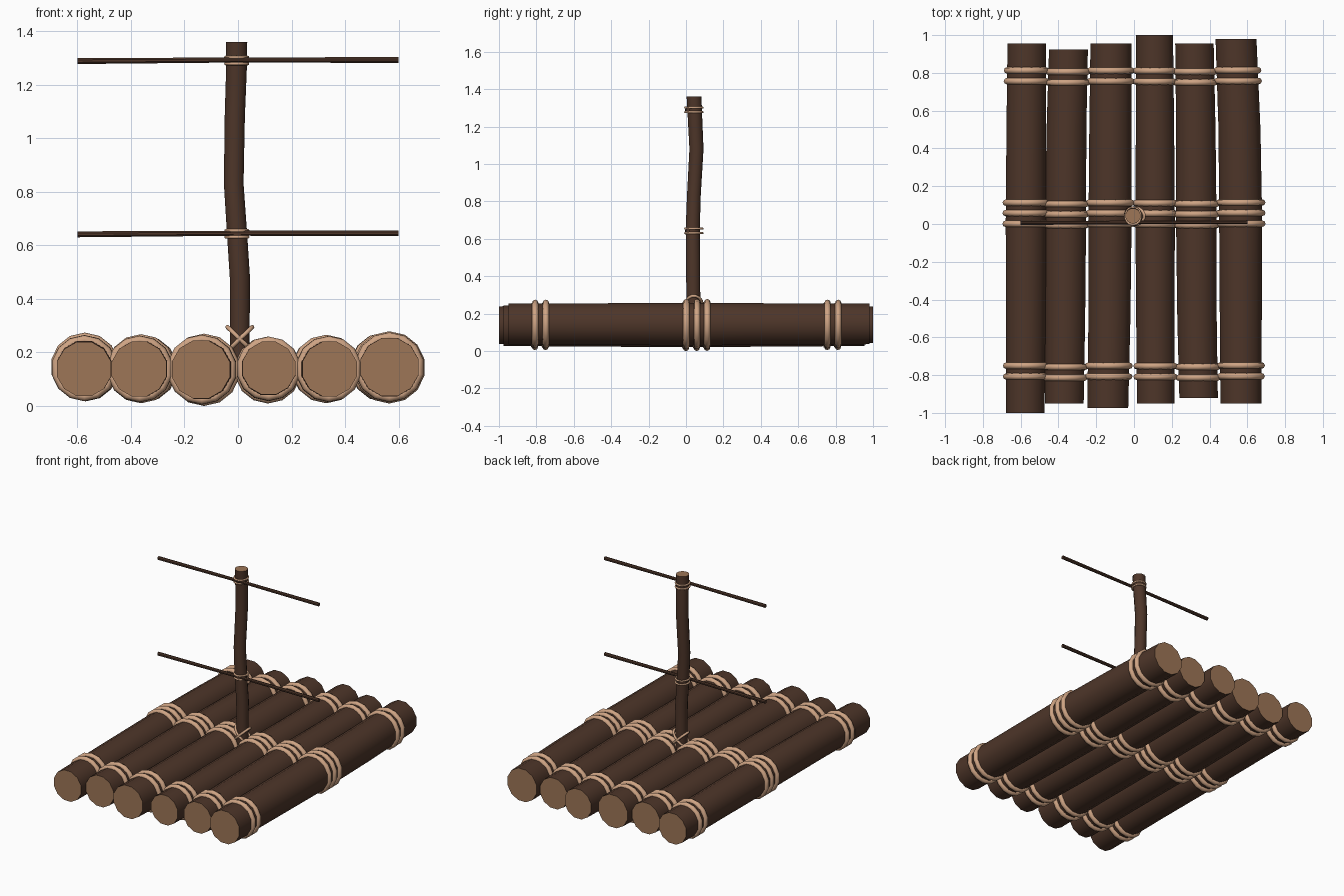
import bpy, bmesh, math
from mathutils import Vector, Matrix

if "Cube" in bpy.data.objects:
    bpy.data.objects.remove(bpy.data.objects["Cube"])


def material(name, rgb):
    m = bpy.data.materials.new(name)
    m.diffuse_color = (*rgb, 1)
    m.use_nodes = True
    m.node_tree.nodes["Principled BSDF"].inputs["Base Color"].default_value = m.diffuse_color
    return m


BARK = material("bark", (0.075, 0.036, 0.022))
WOOD = material("cut_wood", (0.34, 0.18, 0.095))
ROPE = material("rope", (0.62, 0.37, 0.23))


def finish(name, bm, mats, angle=40):
    bmesh.ops.recalc_face_normals(bm, faces=bm.faces[:])
    me = bpy.data.meshes.new(name)
    bm.to_mesh(me)
    bm.free()
    for m in mats:
        me.materials.append(m)
    ob = bpy.data.objects.new(name, me)
    bpy.context.collection.objects.link(ob)
    bpy.ops.object.select_all(action='DESELECT')
    ob.select_set(True)
    bpy.context.view_layer.objects.active = ob
    bpy.ops.object.shade_smooth_by_angle(angle=math.radians(angle))
    return ob


def pole(name, path, radii, u, v, sides=12, cap=WOOD):
    """Tapered, bent pole: a ring in the u-v plane at each path point."""
    bm = bmesh.new()
    rings = []
    for p, r in zip(path, radii):
        ring = []
        for i in range(sides):
            a = 2 * math.pi * (i + 0.5) / sides
            ring.append(bm.verts.new(Vector(p) + r * (math.cos(a) * Vector(u) + math.sin(a) * Vector(v))))
        rings.append(ring)
    for a, b in zip(rings, rings[1:]):
        for i in range(sides):
            j = (i + 1) % sides
            bm.faces.new((a[i], a[j], b[j], b[i]))
    for ring in (rings[0], rings[-1]):
        bm.faces.new(ring).material_index = 1
    return finish(name, bm, [BARK, cap])


def rope_ring(name, centre, ru, rv, u, v, tube, seg=14, sides=8):
    """Closed elliptical loop of rope lying in the u-v plane."""
    u, v = Vector(u), Vector(v)
    n = u.cross(v)
    bm = bmesh.new()
    grid = []
    for i in range(seg):
        a = 2 * math.pi * (i + 0.5) / seg
        d = math.cos(a) * u + math.sin(a) * v
        p = Vector(centre) + ru * math.cos(a) * u + rv * math.sin(a) * v
        grid.append([bm.verts.new(p + tube * (math.cos(t) * d + math.sin(t) * n))
                     for t in (2 * math.pi * k / sides for k in range(sides))])
    for i in range(seg):
        a, b = grid[i], grid[(i + 1) % seg]
        for k in range(sides):
            m = (k + 1) % sides
            bm.faces.new((a[k], a[m], b[m], b[k]))
    return finish(name, bm, [ROPE], 60)


X, Y, Z = (1, 0, 0), (0, 1, 0), (0, 0, 1)

# Deck logs: front y, back y, front x, middle x, back x, end z, middle z, radius
LOGS = [
    (-1.00, 0.955, -0.575, -0.572, -0.568, 0.138, 0.146, 0.105),
    (-0.95, 0.925, -0.369, -0.362, -0.347, 0.138, 0.139, 0.106),
    (-0.975, 0.955, -0.139, -0.127, -0.122, 0.136, 0.135, 0.112),
    (-0.95, 1.00, 0.115, 0.112, 0.108, 0.141, 0.134, 0.102),
    (-0.92, 0.955, 0.342, 0.330, 0.320, 0.138, 0.138, 0.105),
    (-0.95, 0.98, 0.566, 0.565, 0.540, 0.145, 0.144, 0.112),
]
RING_Y = (-0.81, -0.753, -0.002, 0.055, 0.11, 0.753, 0.81)

for n, (y0, y1, x0, xm, x1, ze, zm, r) in enumerate(LOGS, 1):
    def centre(y):
        t = y / y1 if y > 0 else y / y0
        s = t * t
        return Vector((xm + ((x1 if y > 0 else x0) - xm) * s, y, zm + (ze - zm) * s))

    def radius(y):
        return r + 0.006 * (1 - min(1, abs(y)))

    ys = [y0, -0.5, 0, 0.5, y1]
    pole(f"log_{n}", [centre(y) for y in ys], [radius(y) for y in ys], X, Z)
    # Rope loops around each log
    for k, y in enumerate(RING_Y, 1):
        rr = radius(y)
        y += 0.004 * math.sin(n * 2.3)
        rope_ring(f"log_{n}_rope_{k}", centre(y), rr, rr, X, Z, 0.017)

# Crooked mast
pole("mast",
     [(0.006, 0.04, 0.15), (0.007, 0.038, 0.48), (-0.004, 0.036, 0.65), (-0.016, 0.042, 0.83),
      (-0.012, 0.056, 1.08), (-0.006, 0.048, 1.25), (-0.005, 0.043, 1.36)],
     [0.038, 0.039, 0.039, 0.038, 0.039, 0.040, 0.041], X, Y)

# Crossbars with paired lashings round the mast
for name, z, mx in (("lower", 0.645, -0.004), ("upper", 1.292, -0.005)):
    pole(f"{name}_crossbar", [(-0.6, 0.006, z - 0.004), (0, 0.008, z), (0.6, 0.01, z)],
         [0.012, 0.010, 0.012], Y, Z, 8, BARK)
    for k, dz in enumerate((-0.014, 0.010), 1):
        rope_ring(f"{name}_lashing_{k}", (mx, 0.042, z + dz), 0.042, 0.046, X, Y, 0.006)

# Crossed lashings at the mast foot
for k, s in enumerate((1, -1), 1):
    u = Matrix.Rotation(s * math.radians(44), 3, 'Y') @ Vector(X)
    rope_ring(f"foot_lashing_{k}", (0.007, 0.042, 0.25), 0.066, 0.045, u, Y, 0.008)
